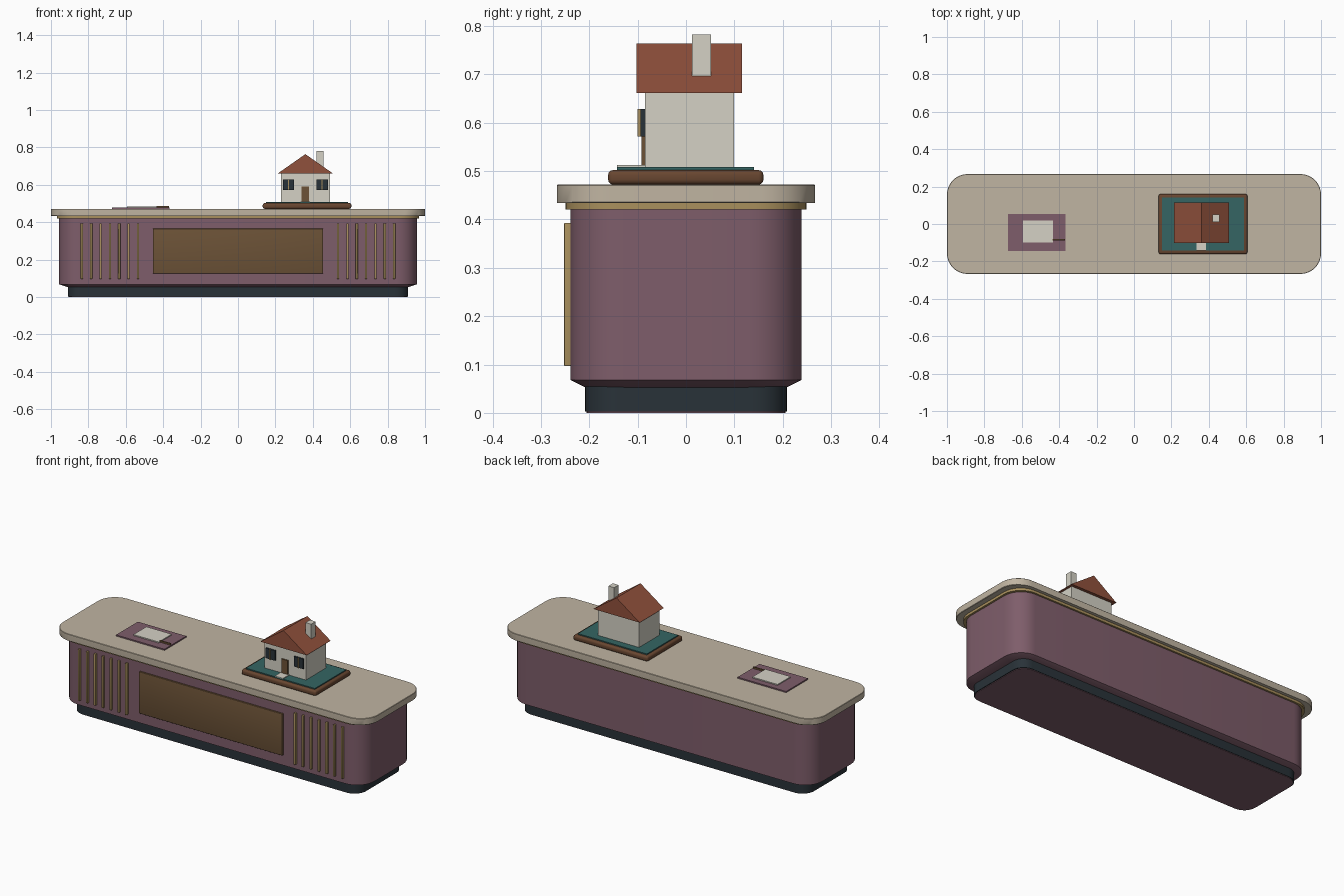
import bpy, bmesh, math

if "Cube" in bpy.data.objects:
    bpy.data.objects.remove(bpy.data.objects["Cube"])


def material(name, rgb):
    m = bpy.data.materials.new(name)
    m.diffuse_color = (*rgb, 1)
    m.use_nodes = True
    m.node_tree.nodes["Principled BSDF"].inputs["Base Color"].default_value = m.diffuse_color
    return m


PURPLE = material("plum", (0.21, 0.11, 0.145))
DARK = material("dark_slate", (0.022, 0.032, 0.040))
STONE = material("stone", (0.53, 0.46, 0.36))
GOLD = material("gold", (0.40, 0.28, 0.11))
WOOD = material("wood", (0.15, 0.085, 0.038))
TRAY = material("tray_wood", (0.14, 0.062, 0.03))
TEAL = material("teal", (0.035, 0.13, 0.125))
WALL = material("plaster", (0.66, 0.64, 0.56))
ROOF = material("roof_red", (0.28, 0.082, 0.045))


def finish(name, bm, mat, smooth=False):
    bmesh.ops.recalc_face_normals(bm, faces=bm.faces)
    me = bpy.data.meshes.new(name)
    bm.to_mesh(me)
    bm.free()
    me.materials.append(mat)
    ob = bpy.data.objects.new(name, me)
    bpy.context.collection.objects.link(ob)
    if smooth:
        bpy.ops.object.select_all(action='DESELECT')
        ob.select_set(True)
        bpy.context.view_layer.objects.active = ob
        bpy.ops.object.shade_smooth_by_angle(angle=math.radians(30))
    return ob


def loft(name, levels, mat, cx=0, cy=0, seg=8):
    """Stack rounded rectangles (half x, half y, corner radius, z)."""
    bm = bmesh.new()
    rings = []
    for hx, hy, r, z in levels:
        ring = []
        for k, (sx, sy) in enumerate([(1, 1), (-1, 1), (-1, -1), (1, -1)]):
            for i in range(seg + 1):
                a = math.pi / 2 * (k + i / seg)
                ring.append(bm.verts.new((cx + sx * (hx - r) + r * math.cos(a),
                                          cy + sy * (hy - r) + r * math.sin(a), z)))
        rings.append(ring)
    n = len(rings[0])
    for a, b in zip(rings, rings[1:]):
        for i in range(n):
            bm.faces.new((a[i], a[(i + 1) % n], b[(i + 1) % n], b[i]))
    bm.faces.new(rings[0])
    bm.faces.new(rings[-1])
    return finish(name, bm, mat, True)


def box(name, x, y, z, mat, bevel=0):
    bm = bmesh.new()
    bmesh.ops.create_cube(bm, size=1)
    for v in bm.verts:
        for i, (lo, hi) in enumerate((x, y, z)):
            v.co[i] = (lo + hi) / 2 + v.co[i] * (hi - lo)
    if bevel:
        bmesh.ops.bevel(bm, geom=bm.edges[:], offset=bevel, segments=3,
                        profile=0.5, affect='EDGES')
    return finish(name, bm, mat, bevel > 0)


# Counter: base plate, plinth, body, trim and top
loft("base_plate", [(0.905, 0.206, 0.07, 0), (0.905, 0.206, 0.07, 0.004)], PURPLE)
loft("plinth", [(0.91, 0.209, 0.07, 0.003), (0.91, 0.209, 0.07, 0.056)], DARK)
loft("counter_body", [(0.91, 0.209, 0.08, 0.053), (0.957, 0.239, 0.11, 0.068),
                      (0.957, 0.239, 0.11, 0.421)], PURPLE)
loft("trim_band", [(0.968, 0.249, 0.11, 0.42), (0.968, 0.249, 0.11, 0.434)], GOLD)
loft("counter_top", [(0.998, 0.267, 0.11, 0.434), (1.0, 0.267, 0.11, 0.436),
                     (1.0, 0.267, 0.11, 0.470), (0.998, 0.265, 0.108, 0.472)], STONE)

# Front panel and slats
box("front_panel", (-0.455, 0.455), (-0.249, -0.236), (0.126, 0.366), WOOD, 0.003)
for side in (-1, 1):
    for i in range(7):
        c = side * (0.535 + 0.05 * i)
        box("front_slat", (c - 0.006, c + 0.006), (-0.252, -0.236),
            (0.097, 0.393), GOLD, 0.002)

# Display tray with lawn
box("display_tray", (0.132, 0.606), (-0.161, 0.160), (0.472, 0.502), TRAY, 0.010)
box("lawn", (0.15, 0.588), (-0.143, 0.141), (0.50, 0.508), TEAL)

# House
CX = 0.36
box("house_walls", (CX - 0.131, CX + 0.131), (-0.085, 0.099), (0.508, 0.662), WALL)
bm = bmesh.new()
front, back = [[bm.verts.new((CX + dx, y, z)) for dx, z in
                ((-0.147, 0.661), (0.147, 0.661), (0, 0.764))] for y in (-0.102, 0.116)]
bm.faces.new(front)
bm.faces.new(back)
for i in range(3):
    j = (i + 1) % 3
    bm.faces.new((front[i], front[j], back[j], back[i]))
finish("house_roof", bm, ROOF)
box("chimney", (0.42, 0.456), (0.012, 0.052), (0.696, 0.782), WALL)
box("house_door", (CX - 0.02, CX + 0.02), (-0.092, -0.083), (0.508, 0.592), WOOD)
box("door_step", (CX - 0.026, CX + 0.026), (-0.143, -0.085), (0.508, 0.512), WALL)
for side in (-1, 1):
    c = CX + side * 0.09
    box("house_window", (c - 0.03, c + 0.03), (-0.094, -0.083), (0.571, 0.628), DARK)
    box("window_bar", (c - 0.003, c + 0.003), (-0.1, -0.092), (0.571, 0.628), GOLD)

# Writing pad, paper and pen
box("desk_pad", (-0.673, -0.365), (-0.145, 0.053), (0.472, 0.479), PURPLE)
box("paper", (-0.594, -0.434), (-0.1, 0.018), (0.479, 0.485), WALL)
box("pen", (-0.436, -0.368), (-0.088, -0.08), (0.479, 0.488), WOOD)
